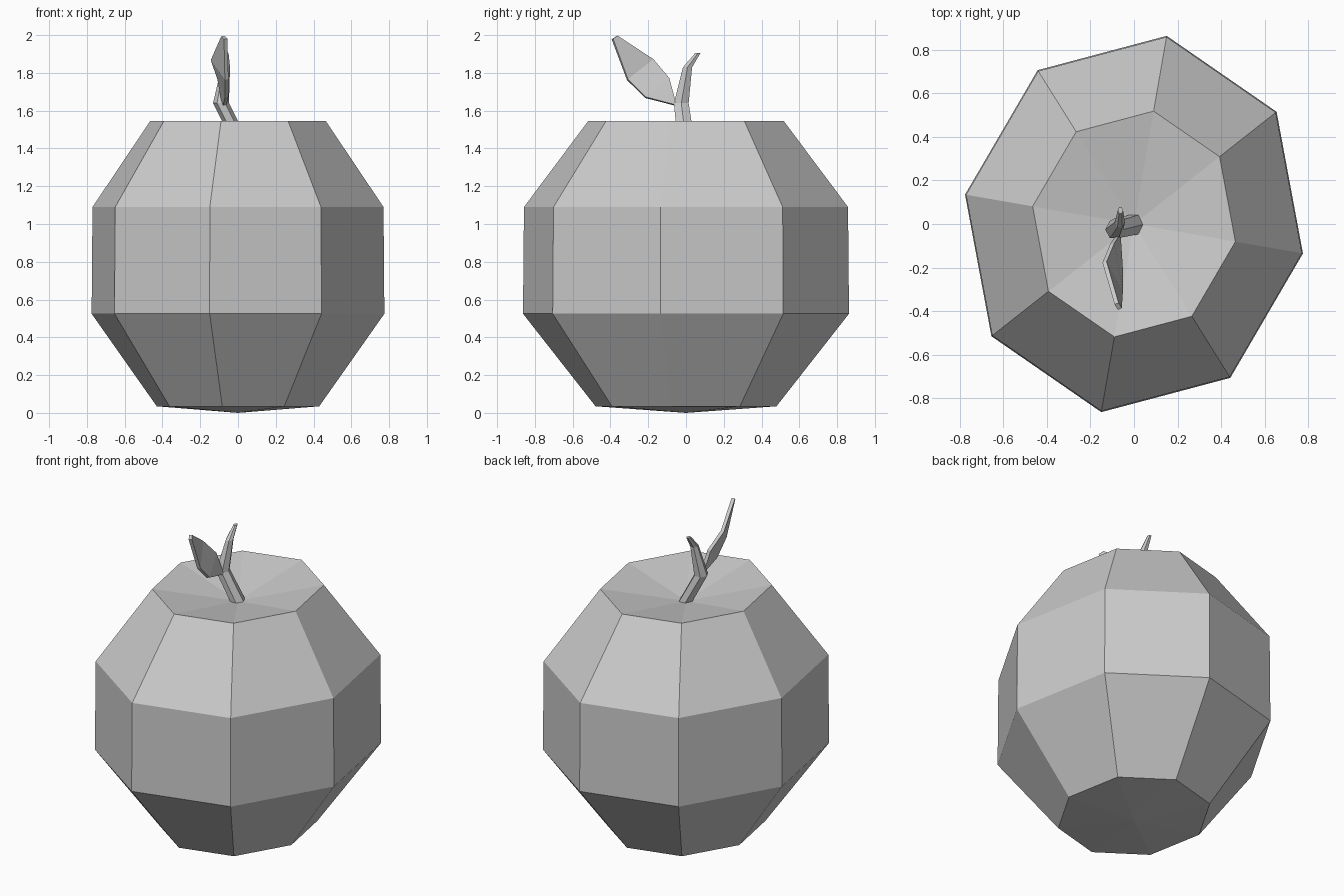
import bpy, bmesh, math
from mathutils import Vector

if "Cube" in bpy.data.objects:
    bpy.data.objects.remove(bpy.data.objects["Cube"])


def finish(name, bm):
    bmesh.ops.recalc_face_normals(bm, faces=bm.faces)
    mesh = bpy.data.meshes.new(name)
    bm.to_mesh(mesh)
    bm.free()
    obj = bpy.data.objects.new(name, mesh)
    bpy.context.collection.objects.link(obj)
    return obj


def loft(name, rings, bottom, top):
    """Skin a stack of rings and close both ends with fans to centre points."""
    bm = bmesh.new()
    loops = [[bm.verts.new(p) for p in ring] for ring in rings]
    n = len(loops[0])
    for a, b in zip(loops, loops[1:]):
        for i in range(n):
            j = (i + 1) % n
            bm.faces.new((a[i], a[j], b[j], b[i]))
    for loop, tip in ((loops[0], bottom), (loops[-1], top)):
        c = bm.verts.new(tip)
        for i in range(n):
            bm.faces.new((loop[i], loop[(i + 1) % n], c))
    return finish(name, bm)


def ring(centre, u, v, sides):
    c, u, v = Vector(centre), Vector(u), Vector(v)
    return [c + u * math.cos(math.tau * i / sides) + v * math.sin(math.tau * i / sides)
            for i in range(sides)]


# fruit body: skewed octagon scaled along a profile, dimpled on top
U, V = Vector((0.775, -0.135, 0)), Vector((0.15, 0.863, 0))
profile = [(0.555, 0.035), (1.0, 0.525), (0.994, 1.09), (0.6, 1.545)]
loft("fruit_body", [ring((0, 0, z), U * s, V * s, 8) for s, z in profile],
     (0, 0, 0), (0, 0, 1.455))

# bent tapering stem: x, y, z, x radius, y radius
stem = [(0.01, 0.0, 1.44, 0.042, 0.052), (-0.09, -0.025, 1.64, 0.042, 0.045),
        (-0.065, 0.008, 1.83, 0.023, 0.028), (-0.062, 0.063, 1.905, 0.012, 0.016)]
loft("stem", [ring((x, y, z), (rx, 0, 0), (0, ry, 0), 6) for x, y, z, rx, ry in stem],
     stem[0][:3], stem[-1][:3])

# leaf: strip between its upper and lower edges, thickened
upper = [(-0.08, -0.06, 1.66), (-0.10, -0.09, 1.77), (-0.135, -0.175, 1.87), (-0.08, -0.365, 1.995)]
lower = [(-0.07, -0.06, 1.63), (-0.06, -0.215, 1.67), (-0.06, -0.31, 1.765), (-0.065, -0.39, 1.98)]
bm = bmesh.new()
up = [bm.verts.new(p) for p in upper]
lo = [bm.verts.new(p) for p in lower]
for i in range(3):
    bm.faces.new((up[i], lo[i], lo[i + 1], up[i + 1]))
leaf = finish("leaf", bm)
solid = leaf.modifiers.new("thickness", "SOLIDIFY")
solid.thickness = 0.02
solid.offset = 0
